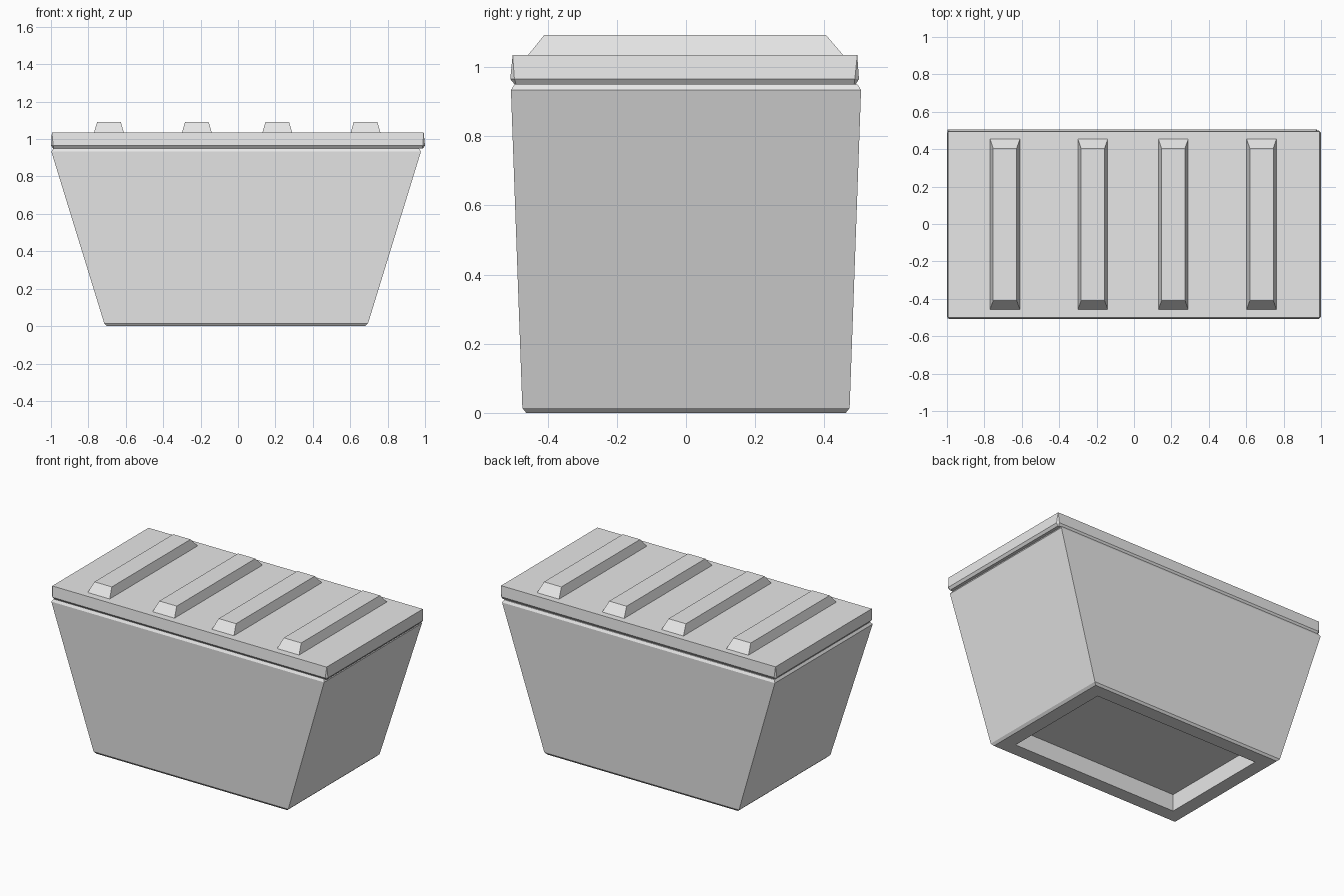
import bpy, bmesh

if "Cube" in bpy.data.objects:
    bpy.data.objects.remove(bpy.data.objects["Cube"])

grey = bpy.data.materials.new("light grey")
grey.diffuse_color = (0.8, 0.8, 0.8, 1)
grey.use_nodes = True
grey.node_tree.nodes["Principled BSDF"].inputs["Base Color"].default_value = grey.diffuse_color


def ring(x0, x1, y0, y1, z, cut=0.0):
    """Rectangular loop whose corners are cut by a small chamfer."""
    c = cut
    return [(x0 + c, y0, z), (x1 - c, y0, z), (x1, y0 + c, z), (x1, y1 - c, z),
            (x1 - c, y1, z), (x0 + c, y1, z), (x0, y1 - c, z), (x0, y0 + c, z)]


def loft(name, rings):
    """Skin a stack of loops into a closed solid with flat faces."""
    bm = bmesh.new()
    loops = [[bm.verts.new(p) for p in r] for r in rings]
    for a, b in zip(loops, loops[1:]):
        for i in range(8):
            j = (i + 1) % 8
            bm.faces.new((a[i], a[j], b[j], b[i]))
    bm.faces.new(loops[0][::-1])
    bm.faces.new(loops[-1])
    bmesh.ops.remove_doubles(bm, verts=bm.verts, dist=1e-5)
    bmesh.ops.recalc_face_normals(bm, faces=bm.faces)
    me = bpy.data.meshes.new(name)
    bm.to_mesh(me)
    bm.free()
    me.materials.append(grey)
    ob = bpy.data.objects.new(name, me)
    bpy.context.collection.objects.link(ob)
    return ob


# Tapered bin body: recess ceiling, recess walls, foot rim, sides, bevelled top rim
loft("bin_body", [
    ring(-0.61, 0.59, -0.372, 0.372, 0.11),
    ring(-0.61, 0.59, -0.372, 0.372, 0.0),
    ring(-0.70, 0.68, -0.462, 0.462, 0.0),
    ring(-0.715, 0.695, -0.473, 0.473, 0.014),
    ring(-0.998, 0.978, -0.506, 0.506, 0.933),
    ring(-0.988, 0.968, -0.496, 0.496, 0.949),
])

# Lid slab with undercut edge and corners that open into small chamfers
loft("lid", [
    ring(-0.988, 0.988, -0.495, 0.49, 0.949, 0.004),
    ring(-1.0, 1.0, -0.508, 0.5, 0.965, 0.012),
    ring(-0.995, 0.993, -0.501, 0.495, 1.035),
])

# Four raised ribs across the lid
for i, x in enumerate((-0.69, -0.22, 0.21, 0.682)):
    loft(f"lid_rib_{i + 1}", [
        ring(x - 0.081, x + 0.081, -0.46, 0.458, 1.03),
        ring(x - 0.063, x + 0.063, -0.41, 0.405, 1.092),
    ])
